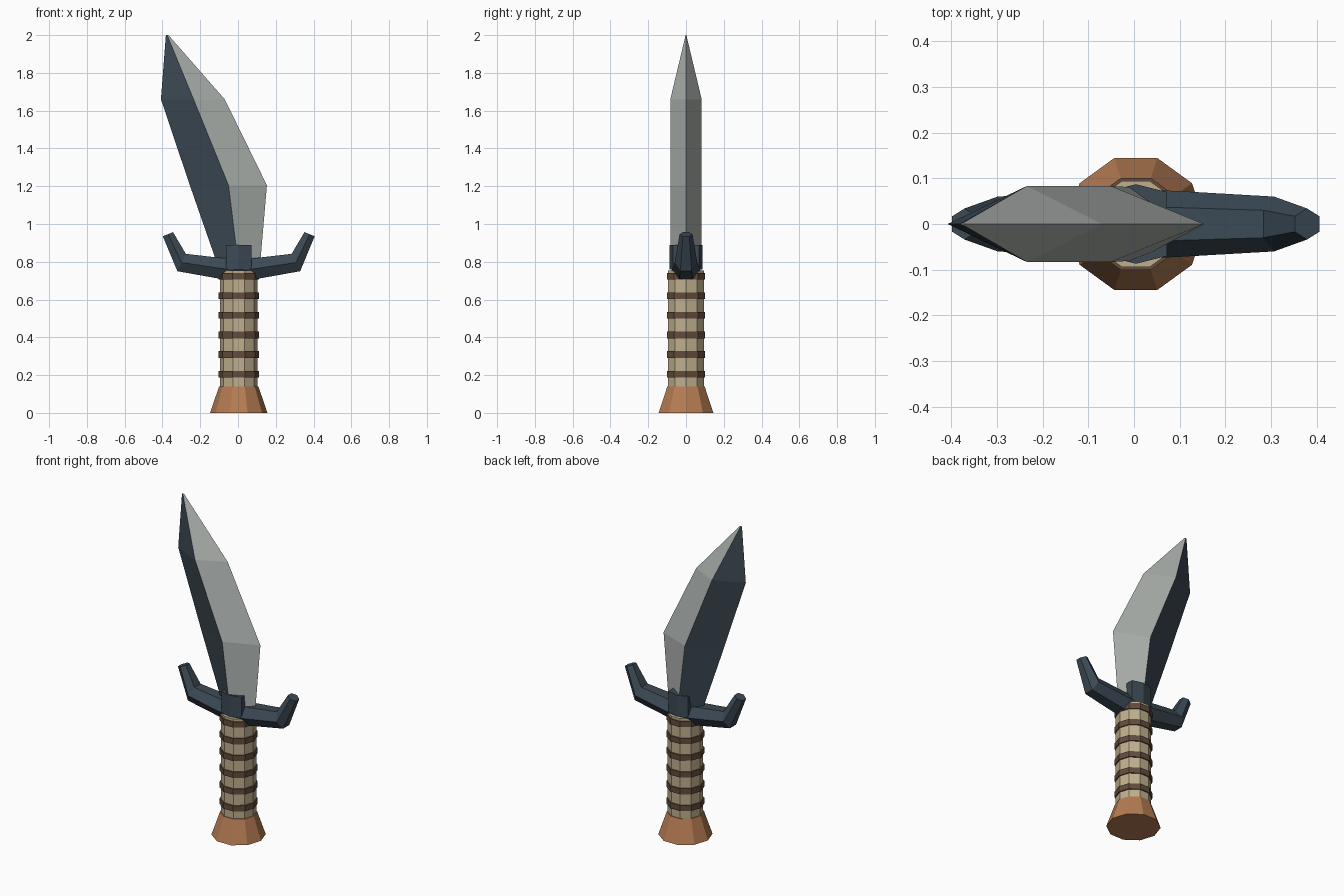
import bpy, math
from mathutils import Vector

cube = bpy.data.objects.get("Cube")
if cube:
    bpy.data.objects.remove(cube, do_unlink=True)

CX = 0.004  # axis of the hilt


def material(name, rgb):
    m = bpy.data.materials.new(name)
    m.use_nodes = True
    m.diffuse_color = (*rgb, 1)
    bsdf = next(n for n in m.node_tree.nodes if n.type == 'BSDF_PRINCIPLED')
    bsdf.inputs["Base Color"].default_value = (*rgb, 1)
    bsdf.inputs["Roughness"].default_value = 0.8
    return m


steel = material("pale steel", (0.42, 0.45, 0.43))
slate = material("dark slate", (0.045, 0.068, 0.09))
bone = material("bone grip", (0.52, 0.43, 0.27))
cord = material("brown cord", (0.125, 0.072, 0.045))
copper = material("copper brown", (0.46, 0.2, 0.085))


def loft(name, rings, mats, pick=lambda side: 0):
    """Skin a list of equal rings and cap both ends."""
    n = len(rings[0])
    verts = [p for ring in rings for p in ring]
    faces = [tuple(range(n))[::-1]]
    faces.append(tuple(range(len(verts) - n, len(verts))))
    slots = [0, 0]
    for r in range(len(rings) - 1):
        for i in range(n):
            j = (i + 1) % n
            a, b = r * n, (r + 1) * n
            faces.append((a + i, a + j, b + j, b + i))
            slots.append(pick(i))
    me = bpy.data.meshes.new(name)
    me.from_pydata(verts, [], faces)
    for m in mats:
        me.materials.append(m)
    for poly, s in zip(me.polygons, slots):
        poly.material_index = s
    ob = bpy.data.objects.new(name, me)
    bpy.context.collection.objects.link(ob)
    return ob


def ring(radius, z, sides=10):
    return [(CX + radius * math.cos(math.tau * i / sides),
             radius * math.sin(math.tau * i / sides), z) for i in range(sides)]


# Hilt: flared pommel, grip and cord bands
loft("pommel", [ring(0.152, 0), ring(0.104, 0.14)], [copper])
loft("grip", [ring(0.099, 0.12), ring(0.099, 0.755)], [bone])
for k in range(6):
    z = 0.188 + k * 0.1035
    loft(f"grip_band_{k + 1}", [ring(0.106, z), ring(0.106, z + 0.035)], [cord])

# Guard: hexagonal section swept along a path mirrored about the hilt axis;
# each station is lower edge, upper edge (x, z) and half depth
half = [((0, 0.695), (0, 0.815), 0.076),
        ((0.1, 0.71), (0.09, 0.82), 0.072),
        ((0.325, 0.75), (0.28, 0.842), 0.06),
        ((0.402, 0.935), (0.348, 0.957), 0.034)]
stations = [((-a[0], a[1]), (-b[0], b[1]), d) for a, b, d in half[:0:-1]] + half


def hexagon(low, high, depth):
    lo, hi = (Vector((CX + p[0], 0, p[1])) for p in (low, high))
    mid = (lo + hi) / 2
    side = Vector((0, depth, 0))
    return [mid + side, hi + side / 2, hi - side / 2,
            mid - side, lo - side / 2, lo + side / 2]


loft("guard", [hexagon(*s) for s in stations], [slate])

# Collar: faceted block around the blade root
plan = [(0.068, -0.07), (0.068, 0.07), (0, 0.087),
        (-0.068, 0.07), (-0.068, -0.07), (0, -0.087)]
loft("collar", [[(CX + x, y, z) for x, y in plan] for z in (0.76, 0.89)], [slate])

# Blade: diamond section (back edge x, ridge x, cutting edge x, half depth, z)
profile = [(-0.10, 0.005, 0.115, 0.08, 0.76),
           (-0.255, -0.05, 0.153, 0.083, 1.205),
           (-0.408, -0.235, -0.07, 0.083, 1.66),
           (-0.382, -0.375, -0.368, 0.002, 2.0)]
loft("blade", [[(back, 0, z), (ridge, -d, z), (edge, 0, z), (ridge, d, z)]
               for back, ridge, edge, d, z in profile],
     [steel, slate], pick=lambda side: 1 if side in (0, 3) else 0)
